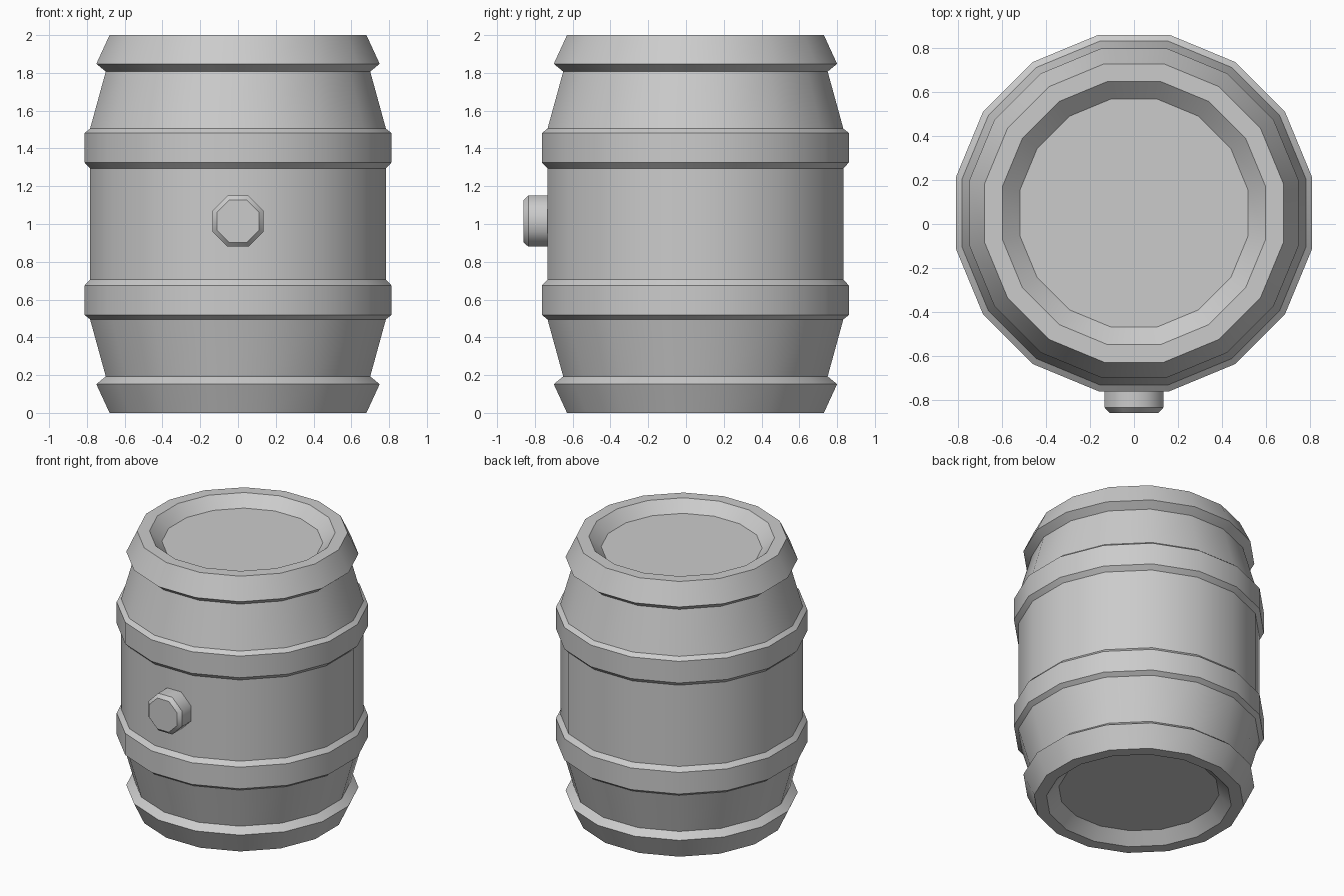
import bpy, bmesh
from math import cos, sin, pi, radians
from mathutils import Matrix

if "Cube" in bpy.data.objects:
    bpy.data.objects.remove(bpy.data.objects["Cube"])


def lathe(name, profile, sides, matrix):
    """Closed turned solid; profile is (flat-to-centre distance, height), capped at both ends."""
    bm = bmesh.new()
    rings = []
    for dist, z in profile:
        r = dist / cos(pi / sides)
        rings.append([bm.verts.new((r * cos(2 * pi * (i + 0.5) / sides),
                                    r * sin(2 * pi * (i + 0.5) / sides), z))
                      for i in range(sides)])
    for a, b in zip(rings, rings[1:]):
        for i in range(sides):
            j = (i + 1) % sides
            bm.faces.new((a[i], a[j], b[j], b[i])).smooth = True
    bm.faces.new(rings[0][::-1])
    bm.faces.new(rings[-1])
    # smooth around the turn, crisp along every ring
    for ring in rings:
        for i in range(sides):
            bm.edges.get((ring[i], ring[(i + 1) % sides])).smooth = False
    bmesh.ops.recalc_face_normals(bm, faces=bm.faces)
    bm.transform(matrix)
    mesh = bpy.data.meshes.new(name)
    bm.to_mesh(mesh)
    bm.free()
    obj = bpy.data.objects.new(name, mesh)
    bpy.context.collection.objects.link(obj)
    return obj


# barrel: recessed lid, rim hoop, stave and middle hoop, mirrored about mid height
half = [(0.52, 0.075), (0.60, 0.0), (0.68, 0.0), (0.75, 0.152), (0.70, 0.193),
        (0.783, 0.495), (0.812, 0.518), (0.812, 0.675), (0.783, 0.705)]
profile = half + [(d, 2.0 - z) for d, z in reversed(half)]
lathe("barrel", profile, 16, Matrix.Translation((0, 0.05, 0)))

# bung on the front
lathe("bung", [(0.135, 0.0), (0.135, 0.165), (0.112, 0.19)], 8,
      Matrix.Translation((0, -0.67, 1.015)) @ Matrix.Rotation(radians(90), 4, 'X'))
